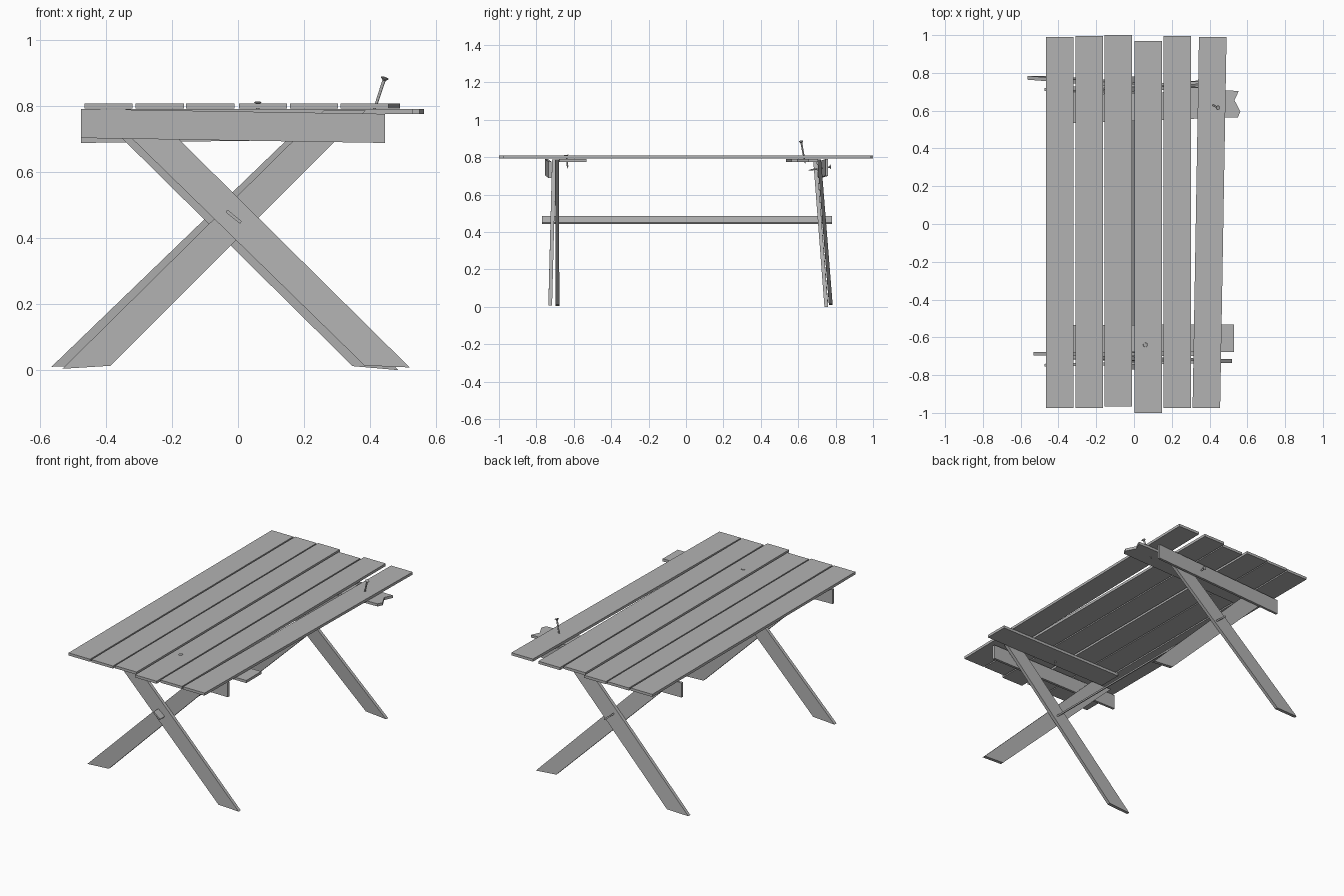
import bpy
import bmesh
from mathutils import Vector

cube = bpy.data.objects.get("Cube")
if cube:
    bpy.data.objects.remove(cube, do_unlink=True)

grey = bpy.data.materials.new("weathered_grey")
grey.use_nodes = True
COLOUR = (0.45, 0.45, 0.45, 1)
grey.diffuse_color = COLOUR
grey.node_tree.nodes["Principled BSDF"].inputs["Base Color"].default_value = COLOUR


def finish(name, bm):
    bmesh.ops.recalc_face_normals(bm, faces=bm.faces)
    mesh = bpy.data.meshes.new(name)
    bm.to_mesh(mesh)
    bm.free()
    mesh.materials.append(grey)
    obj = bpy.data.objects.new(name, mesh)
    bpy.context.collection.objects.link(obj)
    return obj


def board(name, outline, offset):
    """Extrude a flat outline of 3D points along an offset vector."""
    bm = bmesh.new()
    face = bm.faces.new([bm.verts.new(p) for p in outline])
    moved = bmesh.ops.extrude_face_region(bm, geom=[face])["geom"]
    bmesh.ops.translate(bm, vec=offset,
                        verts=[g for g in moved if isinstance(g, bmesh.types.BMVert)])
    if face.is_valid and all(len(e.link_faces) < 2 for e in face.edges):
        bm.faces.new(face.verts)
    return finish(name, bm)


def screw(name, tip, head):
    """Tapered shank with a countersunk head, running from tip to head."""
    tip, head = Vector(tip), Vector(head)
    axis = head - tip
    turn = axis.to_track_quat('Z', 'Y').to_matrix().to_4x4()
    bm = bmesh.new()

    def cone(start, end, r1, r2):
        a, b = tip + axis * start, tip + axis * end
        m = turn.copy()
        m.translation = (a + b) / 2
        bmesh.ops.create_cone(bm, cap_ends=True, segments=12, radius1=r1,
                              radius2=r2, depth=(b - a).length, matrix=m)

    cone(0, 0.15, 0.001, 0.004)
    cone(0.15, 0.93, 0.004, 0.005)
    cone(0.93, 0.98, 0.005, 0.012)
    cone(0.98, 1, 0.012, 0.011)
    return finish(name, bm)


# Table top: six planks, the last one knocked askew
planks = [(-0.465, -0.975, 0.99, 0), (-0.31, -0.975, 0.995, 0),
          (-0.157, -0.965, 1.0, 0), (0.003, -1.0, 0.97, 0),
          (0.157, -0.975, 0.995, 0), (0.31, -0.975, 0.99, 0.034)]
for i, (x, y0, y1, skew) in enumerate(planks):
    w = 0.146
    board(f"top_plank_{i + 1}",
          [(x, y0, 0.792), (x + w, y0, 0.792),
           (x + w + skew, y1, 0.792), (x + skew, y1, 0.792)], (0, 0, 0.016))

# Flat cleats under the top, the back one with a broken end
board("front_cleat", [(x, y, 0.775) for x, y in
                      [(-0.33, -0.68), (0.53, -0.677), (0.53, -0.532), (-0.33, -0.535)]],
      (0, 0, 0.016))
board("back_cleat", [(x, y, 0.775) for x, y in
                     [(-0.34, 0.535), (0.55, 0.565), (0.563, 0.595), (0.532, 0.655),
                      (0.555, 0.705), (0.49, 0.706), (-0.34, 0.685)]],
      (0, 0, 0.016))

# Upright aprons, slightly turned and sagging
board("front_apron", [(-0.475, -0.755, 0.703), (0.445, -0.735, 0.688),
                      (0.445, -0.735, 0.776), (-0.475, -0.755, 0.791)], (0, 0.015, 0))
board("back_apron", [(-0.475, 0.705, 0.688), (0.445, 0.745, 0.70),
                     (0.445, 0.745, 0.789), (-0.475, 0.705, 0.777)], (0, 0.015, 0))


def leg(name, foot, top, foot_z, y_foot, y_top):
    """Slanted board cut level with the ground and the table top."""
    (f0, f1), (t0, t1), (z0, z1) = foot, top, foot_z
    board(name, [(f0, y_foot, z0), (f1, y_foot, z1),
                 (t1, y_top, 0.787), (t0, y_top, 0.787)], (0, 0.02, 0))


# Crossed legs at each end
leg("front_leg_outer", (0.383, 0.52), (-0.409, -0.268), (0.014, 0.008), -0.736, -0.716)
leg("front_leg_inner", (-0.532, -0.387), (0.261, 0.387), (0.004, 0.013), -0.697, -0.70)
leg("back_leg_outer", (-0.565, -0.42), (0.241, 0.385), (0.01, 0.014), 0.764, 0.702)
leg("back_leg_inner", (0.347, 0.485), (-0.437, -0.298), (0.012, 0), 0.74, 0.68)

# Long thin stretcher wedged through the leg crossings
board("stretcher", [(x, -0.77, z) for x, z in
                    [(-0.032, 0.486), (0.011, 0.451), (0.006, 0.443), (-0.037, 0.478)]],
      (0, 1.55, 0))

# Loose screws
screw("raised_screw", (0.405, 0.637, 0.765), (0.445, 0.615, 0.886))
screw("top_screw", (0.06, -0.632, 0.74), (0.06, -0.64, 0.812))
screw("apron_screw", (0.12, 0.655, 0.73), (0.12, 0.775, 0.748))
